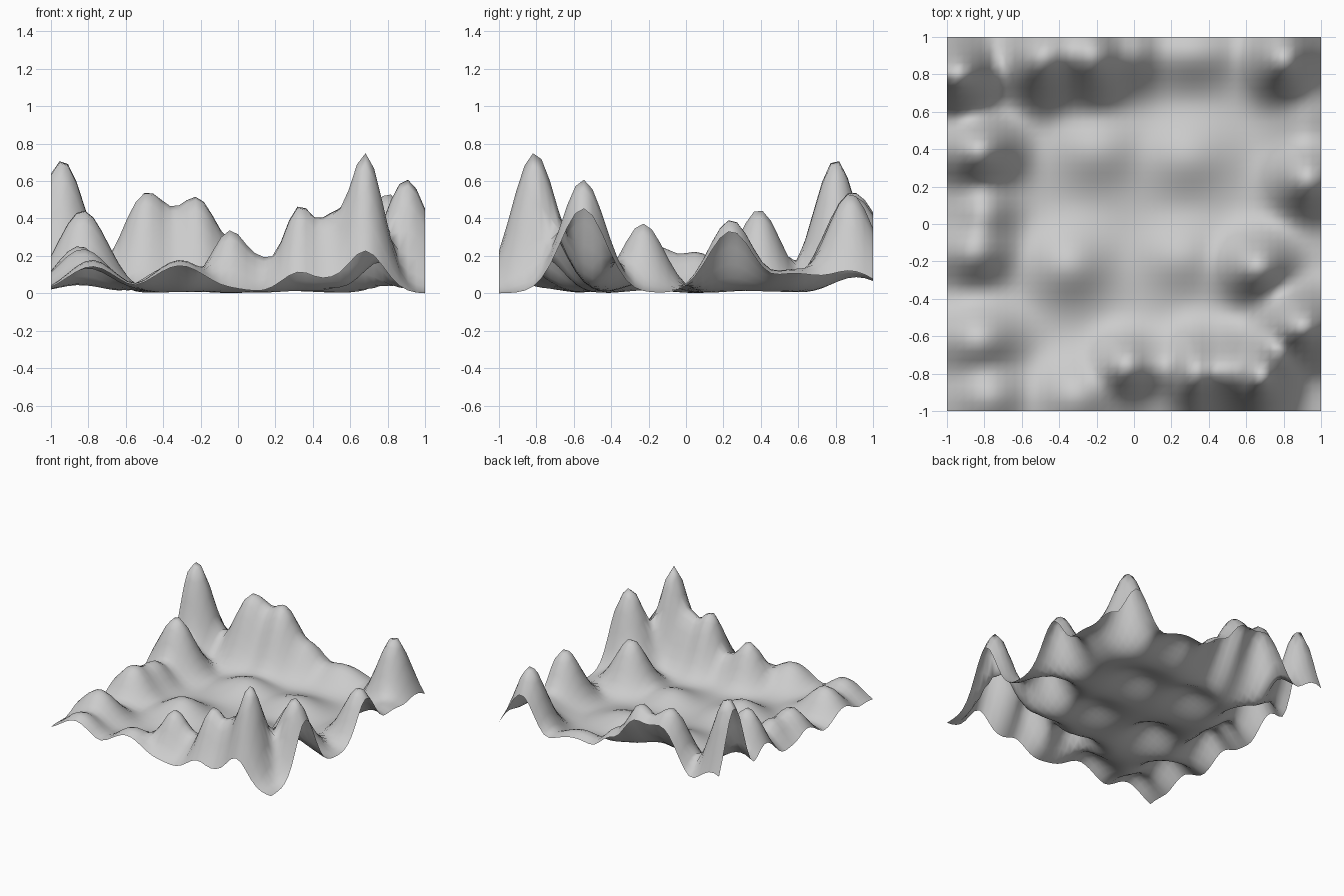
import bpy
import bmesh
from math import exp, sqrt

# Hills as (x, y, height, spread in x, spread in y), grouped by region
FRONT_RIDGE = [
    (-0.78, -0.92, 0.18, 0.13, 0.12),
    (-0.83, -0.62, 0.24, 0.14, 0.12),
    (-0.31, -0.92, 0.18, 0.14, 0.13),
    (-0.04, -0.76, 0.34, 0.105, 0.105),
    (0.13, -0.76, 0.17, 0.08, 0.10),
    (0.33, -0.79, 0.47, 0.095, 0.125),
    (0.50, -0.78, 0.40, 0.09, 0.12),
    (0.68, -0.81, 0.75, 0.10, 0.123),
]
RIGHT_RIDGE = [
    (0.90, -0.55, 0.61, 0.13, 0.12),
    (0.66, -0.23, 0.38, 0.12, 0.115),
    (0.93, 0.24, 0.40, 0.115, 0.12),
    (0.92, 0.58, 0.13, 0.13, 0.18),
]
BACK_RIDGE = [
    (0.80, 0.88, 0.54, 0.115, 0.13),
    (0.30, 0.92, 0.16, 0.20, 0.12),
    (0.00, 0.92, 0.24, 0.10, 0.13),
    (-0.21, 0.89, 0.48, 0.12, 0.145),
    (-0.36, 0.97, 0.33, 0.15, 0.15),
    (-0.50, 0.88, 0.51, 0.13, 0.145),
    (-0.94, 0.80, 0.72, 0.13, 0.12),
]
LEFT_RIDGE = [
    (-0.83, 0.39, 0.45, 0.135, 0.12),
    (-0.81, 0.06, 0.22, 0.11, 0.12),
    (-0.85, -0.15, 0.25, 0.125, 0.11),
]
BASIN_BUMPS = [
    (-0.35, -0.22, 0.15, 0.14, 0.13),
    (0.25, -0.18, 0.09, 0.14, 0.12),
    (0.28, 0.36, 0.10, 0.16, 0.13),
    (-0.20, 0.40, 0.11, 0.16, 0.13),
]
HILLS = FRONT_RIDGE + RIGHT_RIDGE + BACK_RIDGE + LEFT_RIDGE + BASIN_BUMPS


def height(x, y):
    """Blend the hills with a soft maximum so each keeps its own summit."""
    total = 0.0
    for cx, cy, h, sx, sy in HILLS:
        bump = h * exp(-0.5 * (((x - cx) / sx) ** 2 + ((y - cy) / sy) ** 2))
        total += bump * bump
    return sqrt(total)


# Terrain sheet: a subdivided square raised by the hills
bm = bmesh.new()
bmesh.ops.create_grid(bm, x_segments=44, y_segments=44, size=1.0)
for v in bm.verts:
    v.co.z = height(v.co.x, v.co.y)
lowest = min(v.co.z for v in bm.verts)
for v in bm.verts:
    v.co.z -= lowest
for f in bm.faces:
    f.smooth = True
mesh = bpy.data.meshes.new("terrain")
bm.to_mesh(mesh)
bm.free()
terrain = bpy.data.objects.new("terrain", mesh)
bpy.context.collection.objects.link(terrain)
